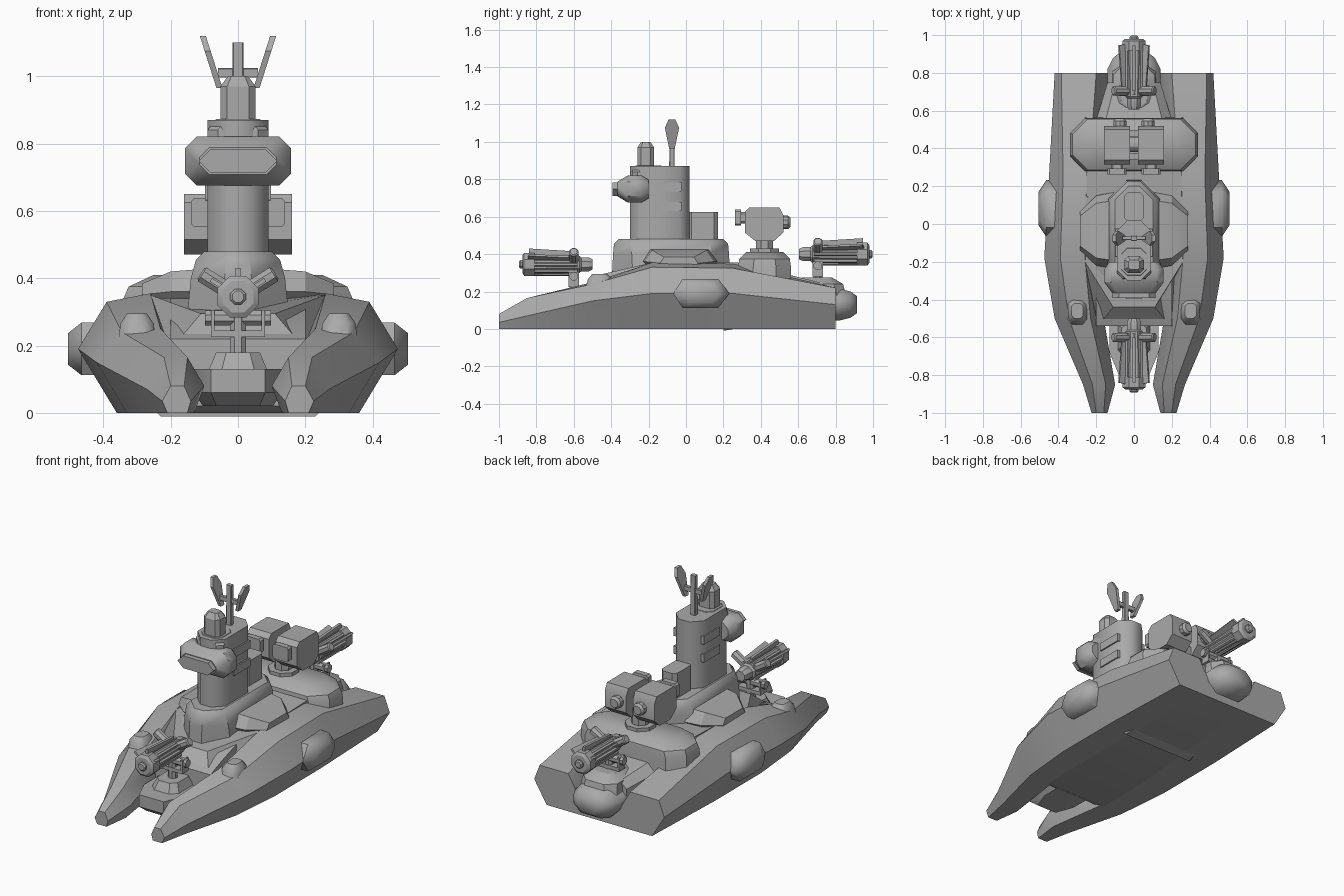
import bpy, bmesh, math
from mathutils import Matrix, Vector

if "Cube" in bpy.data.objects:
    bpy.data.objects.remove(bpy.data.objects["Cube"])

GREY = (.4, .4, .4, 1)
paint = bpy.data.materials.new("hull grey")
paint.use_nodes = True
paint.diffuse_color = GREY
paint.node_tree.nodes["Principled BSDF"].inputs["Base Color"].default_value = GREY


def loft(name, rings, mirror=False, matrix=None, smooth=30):
    """Skin a list of equal-length rings and cap both ends."""
    bm = bmesh.new()
    loops = [[bm.verts.new(point) for point in ring] for ring in rings]
    count = len(loops[0])
    for low, high in zip(loops, loops[1:]):
        for i in range(count):
            j = (i + 1) % count
            bm.faces.new((low[i], low[j], high[j], high[i]))
    bm.faces.new(loops[0][::-1])
    bm.faces.new(loops[-1])
    if matrix:
        bm.transform(matrix)
    bmesh.ops.recalc_face_normals(bm, faces=bm.faces)
    mesh = bpy.data.meshes.new(name)
    bm.to_mesh(mesh)
    bm.free()
    mesh.materials.append(paint)
    part = bpy.data.objects.new(name, mesh)
    bpy.context.collection.objects.link(part)
    if mirror:
        part.modifiers.new("Mirror", "MIRROR")
    bpy.ops.object.select_all(action="DESELECT")
    part.select_set(True)
    bpy.context.view_layer.objects.active = part
    bpy.ops.object.shade_smooth_by_angle(angle=math.radians(smooth))
    return part


def place(axis, u, v, t):
    return {"X": (t, u, v), "Y": (u, t, v), "Z": (u, v, t)}[axis]


def stack(name, axis, centre, levels, **options):
    """Chamfered rectangles (position, half width, half height, chamfer) along an axis."""
    cu, cv = centre
    rings = []
    for t, w, h, c in levels:
        outline = [(w, h - c), (w - c, h), (c - w, h), (-w, h - c),
                   (-w, c - h), (c - w, -h), (w - c, -h), (w, c - h)]
        rings.append([place(axis, cu + u, cv + v, t) for u, v in outline])
    return loft(name, rings, **options)


def turned(name, axis, centre, profile, sides=12, **options):
    """Round part from (position, radius) pairs along an axis."""
    cu, cv = centre
    angles = [math.tau * (i + .5) / sides for i in range(sides)]
    rings = [[place(axis, cu + r * math.cos(a), cv + r * math.sin(a), t) for a in angles]
             for t, r in profile]
    return loft(name, rings, **options)


def prism(name, axis, outline, start, end, **options):
    return loft(name, [[place(axis, u, v, t) for u, v in outline] for t in (start, end)], **options)


# Twin side hulls: outer bottom, chine, shoulder, inner top, inner side, inner bottom
stations = [
    (-1, (.21, 0), (.225, .035), (.2, .08), (.16, .08), (.14, .035), (.15, 0)),
    (-.85, (.24, 0), (.27, .07), (.22, .165), (.15, .165), (.1, .08), (.13, 0)),
    (-.5, (.33, 0), (.42, .15), (.345, .24), (.23, .25), (.16, .13), (.18, 0)),
    (-.18, (.36, 0), (.475, .19), (.39, .33), (.26, .355), (.19, .2), (.2, 0)),
    (.25, (.36, 0), (.45, .19), (.375, .325), (.24, .35), (.16, .2), (.16, 0)),
    (.8, (.34, 0), (.42, .13), (.385, .22), (.2, .22), (.13, .1), (.1, 0)),
]
loft("side_hull", [[(x, s[0], z) for x, z in s[1:]] for s in stations], mirror=True, smooth=42)

# Centre hull and raised bow deck
prism("centre_hull", "X", [(-.54, .02), (-.5, 0), (.8, 0), (.8, .1), (.3, .34), (-.2, .34),
                           (-.44, .26), (-.54, .22)], -.2, .2)
loft("bow_deck", [[(.19, -.54, .2), (-.19, -.54, .2), (-.27, -.2, .2), (-.27, .28, .2),
                   (.27, .28, .2), (.27, -.2, .2)],
                  [(.11, -.44, .295), (-.11, -.44, .295), (-.26, -.2, .35), (-.25, .28, .355),
                   (.25, .28, .355), (.26, -.2, .35)]], smooth=20)
stack("aft_deck", "Y", (0, .17), [(.2, .28, .18, .05), (.55, .2, .12, .05), (.75, .14, .07, .04)])

# Prow shelf and gun base between the bows
prow = [(.08, -.8), (-.08, -.8), (-.13, -.68), (-.13, -.45), (.13, -.45), (.13, -.68)]
loft("prow_shelf", [[(x * .8, y * .9 - .03, .02) for x, y in prow],
                    [(x, y, .06) for x, y in prow], [(x, y, .13) for x, y in prow]])
stack("prow_gun_base", "Z", (0, -.6), [(.12, .09, .11, .04), (.18, .065, .08, .03)])

# Stern pod
stack("stern_pod", "Y", (0, .13), [(.45, .14, .1, .06), (.82, .14, .085, .06),
                                   (.88, .11, .07, .045), (.915, .065, .045, .03)], smooth=45)
stack("stern_gun_base", "Z", (0, .7), [(.16, .12, .16, .05), (.24, .11, .14, .05),
                                       (.275, .07, .08, .03)])

# Side blisters and bow bumps
for height, name, y in ((.19, "side_blister", .082),):
    hexagon = [(-.15, 0), (-.1, .078), (.09, .078), (.15, 0), (.09, -.078), (-.1, -.078)]
    loft(name, [[(x, y + u * k, height + v * k) for u, v in hexagon]
                for x, k in ((.36, 1), (.465, 1), (.505, .6))], mirror=True, smooth=50)
stack("bow_bump", "Z", (.3, -.46), [(.2, .055, .08, .025), (.265, .05, .065, .025),
                                    (.295, .03, .04, .015)], mirror=True, smooth=40)

# Tower base with side sponsons
stack("tower_base", "Z", (0, -.08), [(.3, .15, .315, .11), (.4, .14, .31, .1),
                                     (.455, .125, .305, .09), (.48, .1, .28, .07)], smooth=40)
sponson = [(-.2, .34), (-.22, .36), (-.18, .42), (.11, .42), (.15, .36), (.13, .34)]
loft("tower_sponson", [[(x, -.04 + (y + .04) * k, .34 + (z - .34) * k) for y, z in sponson]
                       for x, k in ((.1, 1.1), (.2, 1), (.285, .55))], mirror=True)

# Tower, top cap, rear box and side louvres
stack("tower", "Z", (0, -.14), [(.46, .09, .16, .055), (.87, .09, .16, .055)], smooth=50)
stack("tower_collar", "Z", (0, -.2), [(.8, .09, .09, .03), (.84, .09, .09, .03),
                                      (.873, .065, .07, .03)])
stack("tower_rear_box", "Z", (0, .09), [(.46, .05, .08, .02), (.625, .05, .08, .02)])
stack("periscope", "Z", (0, -.215), [(.86, .052, .045, .02), (.97, .052, .045, .02),
                                     (1, .03, .025, .01)])
for z in (.655, .76):
    stack("side_louvre", "X", (-.1, z), [(.08, .075, .024, .002), (.098, .075, .024, .002)],
          mirror=True)

# Bridge visor
stack("bridge_visor", "Y", (0, .748), [(-.2, .13, .05, .03), (-.24, .157, .073, .035),
                                       (-.31, .157, .073, .035), (-.365, .115, .04, .03)], smooth=40)
stack("visor_window", "Y", (0, .748), [(-.35, .115, .036, .035), (-.392, .115, .036, .035)])

# Forked antenna
stack("antenna_mast", "Z", (0, -.075), [(.86, .016, .015, .003), (1.1, .016, .012, .003)])
stack("antenna_bar", "X", (-.075, 1.01), [(-.06, .01, .014, .002), (.06, .01, .014, .002)])
blade = [(-.015, 0), (-.038, .11), (-.018, .155), (.018, .155), (.038, .11), (.015, 0)]
loft("antenna_blade", [[(x + v * .32, -.075 + u, .965 + v) for u, v in blade]
                       for x in (.046, .064)], mirror=True)

# Aft turret
stack("turret_base", "Z", (0, .42), [(.2, .34, .145, .08), (.34, .34, .14, .08),
                                     (.375, .325, .135, .08), (.41, .25, .1, .06)], smooth=35)
turned("turret_ring", "Z", (0, .42), [(.4, .085), (.43, .085)], sides=8)
turned("turret_neck", "Z", (0, .42), [(.42, .05), (.52, .05)], sides=8)
side = [(.34, .65), (.5, .65), (.52, .61), (.52, .515), (.47, .47), (.37, .47),
        (.315, .515), (.315, .625)]
prism("turret_box", "X", side, .022, .16, mirror=True)
stack("turret_muzzle", "Y", (.09, .595), [(.33, .03, .03, .01), (.295, .03, .03, .01),
                                          (.294, .05, .043, .01), (.262, .05, .043, .01)], mirror=True)
turned("turret_exhaust", "Y", (.075, .57), [(.5, .036), (.545, .036), (.558, .025)],
       sides=10, mirror=True)
turned("turret_axle", "X", (.42, .57), [(-.04, .04), (.04, .04)])


# Deck guns on yokes, aimed fore and aft
def deck_gun(label, pivot, facing, z):
    def along(profile):
        return [(pivot + facing * t, *rest) for t, *rest in profile]

    turned(label + "_barrel", "Y", (0, z), along([
        (-.1, .03), (-.08, .04), (-.04, .04), (-.03, .05), (.21, .055), (.21, .066),
        (.265, .066), (.275, .05)]), sides=8)
    turned(label + "_muzzle", "Y", (0, z), along([(.25, .025), (.285, .025), (.292, .018)]), sides=8)
    # Cooling ribs and sighting fins around the barrel
    for step in range(8):
        a = math.tau * step / 8
        turned(label + "_rib", "Y", (.05 * math.cos(a), z + .05 * math.sin(a)),
               along([(-.02, .011), (.22, .011)]), sides=6)
    hub = Vector((0, pivot, z))
    for angle in (-58, 58):
        turn = Matrix.Translation(hub) @ Matrix.Rotation(math.radians(angle), 4, "Y")
        turned(label + "_sight", "Z", (0, 0), [(.03, .026), (.125, .026), (.13, .02)],
               sides=8, matrix=turn)
        fin = [(0, .04), (facing * .25, .04), (facing * .24, .095), (0, .075)]
        prism(label + "_fin", "X", fin, -.006, .006, matrix=turn)
    prism(label + "_top_fin", "X", [(pivot, z + .04), (pivot + facing * .24, z + .04),
                                    (pivot + facing * .24, z + .085), (pivot, z + .07)], -.008, .008)
    # Yoke and post
    prism(label + "_yoke_arm", "X", [(pivot + s * .028, z + h) for s, h in
                                     ((-1, -.12), (1, -.12), (1, -.04), (-1, -.04))],
          .07, .08, mirror=True)
    stack(label + "_yoke_bar", "Z", (0, pivot), [(z - .12, .08, .028, .003), (z - .1, .08, .028, .003)])
    turned(label + "_yoke_pin", "X", (pivot, z - .063), [(-.098, .024), (.098, .024)], sides=8)
    turned(label + "_post", "Z", (0, pivot), [(z - .19, .026), (z - .04, .026)], sides=8)


deck_gun("bow_gun", -.6, -1, .345)
deck_gun("stern_gun", .705, 1, .4)
